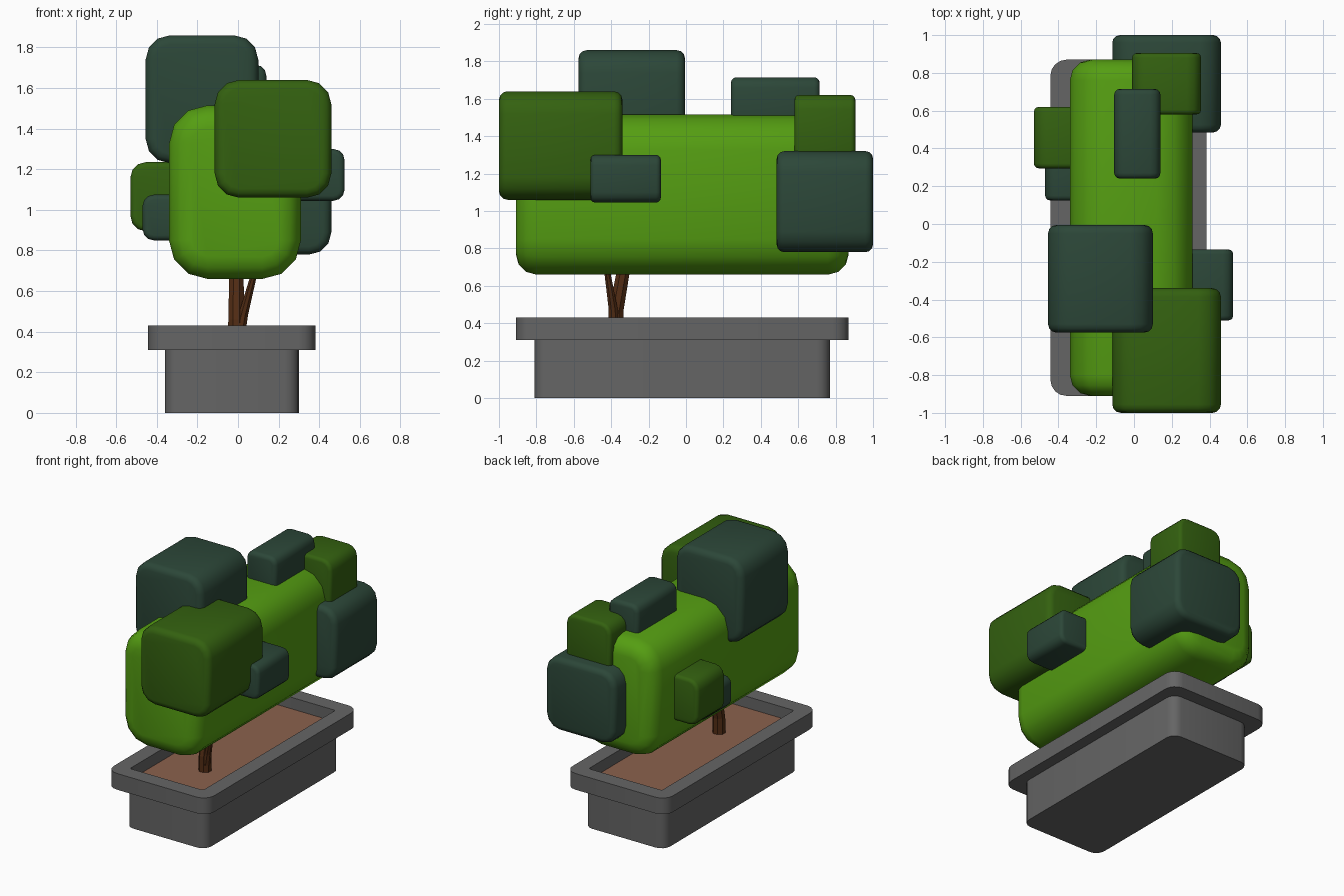
import bpy, bmesh, math
from mathutils import Vector

if "Cube" in bpy.data.objects:
    bpy.data.objects.remove(bpy.data.objects["Cube"])


def material(name, rgb):
    m = bpy.data.materials.new(name)
    m.diffuse_color = (*rgb, 1)
    m.use_nodes = True
    m.node_tree.nodes["Principled BSDF"].inputs["Base Color"].default_value = m.diffuse_color
    return m


LEAF = material("leaf_bright", (0.09, 0.34, 0.006))
MID = material("leaf_mid", (0.034, 0.12, 0.005))
DARK = material("leaf_dark", (0.025, 0.063, 0.04))
WOOD = material("wood", (0.085, 0.026, 0.007))
SOIL = material("soil", (0.26, 0.12, 0.075))
STONE = material("stone", (0.13, 0.13, 0.13))


def finish(name, bm, mat, smooth=None):
    bmesh.ops.recalc_face_normals(bm, faces=bm.faces)
    me = bpy.data.meshes.new(name)
    bm.to_mesh(me)
    bm.free()
    me.materials.append(mat)
    ob = bpy.data.objects.new(name, me)
    bpy.context.collection.objects.link(ob)
    if smooth:
        bpy.ops.object.select_all(action='DESELECT')
        ob.select_set(True)
        bpy.context.view_layer.objects.active = ob
        bpy.ops.object.shade_smooth_by_angle(angle=math.radians(smooth))
    return ob


def rounded_rect(hx, hy, r, seg=4):
    pts = []
    for i, (sx, sy) in enumerate([(1, 1), (-1, 1), (-1, -1), (1, -1)]):
        for k in range(seg + 1):
            a = math.pi / 2 * (i + k / seg)
            pts.append((sx * (hx - r) + r * math.cos(a),
                        sy * (hy - r) + r * math.sin(a)))
    return pts


def loft(bm, rings):
    loops = [[bm.verts.new(p) for p in ring] for ring in rings]
    n = len(loops[0])
    for a, b in zip(loops, loops[1:]):
        for i in range(n):
            bm.faces.new((a[i], a[(i + 1) % n], b[(i + 1) % n], b[i]))
    bm.faces.new(loops[0])
    bm.faces.new(loops[-1])


def leaf_block(name, x, y, z, r_side, r_end, mat):
    """Rounded rectangle in xz, lofted along y with rounded ends."""
    cx, cz = sum(x) / 2, sum(z) / 2
    hx, hz = (x[1] - x[0]) / 2, (z[1] - z[0]) / 2
    arc = [(r_end * (1 - math.cos(a)), r_end * (1 - math.sin(a)))
           for a in (math.pi / 2 * k / 3 for k in range(4))]
    steps = [(i, y[0] + d) for i, d in reversed(arc)]
    steps += [(i, y[1] - d) for i, d in arc]
    rings = []
    for inset, yy in steps:
        outline = rounded_rect(hx - inset, hz - inset, max(r_side - inset, 0.008), 3)
        rings.append([(cx + u, yy, cz + v) for u, v in outline])
    bm = bmesh.new()
    loft(bm, rings)
    return finish(name, bm, mat, 35)


# Planter: base, overhanging rim and hollow inside
CX, CY = -0.03, -0.02
profile = [(0.33, 0.79, 0.07, 0), (0.33, 0.79, 0.07, 0.31),
           (0.4125, 0.89, 0.085, 0.31), (0.4125, 0.89, 0.085, 0.43),
           (0.30, 0.775, 0.015, 0.43), (0.30, 0.775, 0.015, 0.33)]
bm = bmesh.new()
loft(bm, [[(CX + px, CY + py, z) for px, py in rounded_rect(hx, hy, r)]
          for hx, hy, r, z in profile])
finish("planter", bm, STONE, 30)

# Soil sheet
bm = bmesh.new()
bm.faces.new([bm.verts.new((CX + sx * 0.30, CY + sy * 0.775, 0.345))
              for sx, sy in ((-1, -1), (1, -1), (1, 1), (-1, 1))])
finish("soil", bm, SOIL)


# Trunk and branches
def limb(name, path, sides=8):
    rings = [[(x + r * math.cos(2 * math.pi * (k + 0.5) / sides),
               y + r * math.sin(2 * math.pi * (k + 0.5) / sides), z)
              for k in range(sides)] for x, y, z, r in path]
    bm = bmesh.new()
    loft(bm, rings)
    return finish(name, bm, WOOD)


limb("trunk", [(-0.008, -0.375, 0.34, 0.046), (-0.008, -0.375, 0.46, 0.043),
               (-0.008, -0.335, 0.68, 0.038), (-0.008, -0.31, 0.80, 0.03)])
limb("branch", [(0.01, -0.385, 0.40, 0.03), (0.025, -0.39, 0.48, 0.026),
                (0.078, -0.422, 0.68, 0.017), (0.10, -0.44, 0.78, 0.012)])

# Clipped foliage: name, x, y, z, side radius, end radius, colour
blocks = [
    ("foliage_main", (-0.34, 0.31), (-0.91, 0.87), (0.66, 1.515), 0.19, 0.11, LEAF),
    ("clump_top_front", (-0.455, 0.10), (-0.575, -0.005), (1.23, 1.86), 0.12, 0.045, DARK),
    ("clump_front", (-0.115, 0.46), (-1.0, -0.34), (1.06, 1.64), 0.12, 0.045, MID),
    ("clump_right", (0.22, 0.525), (-0.51, -0.135), (1.045, 1.30), 0.055, 0.025, DARK),
    ("clump_back", (-0.115, 0.46), (0.485, 1.0), (0.78, 1.32), 0.11, 0.04, DARK),
    ("clump_top_back", (-0.01, 0.355), (0.58, 0.905), (1.25, 1.62), 0.075, 0.025, MID),
    ("clump_top", (-0.105, 0.14), (0.24, 0.715), (1.42, 1.715), 0.055, 0.03, DARK),
    ("clump_left", (-0.53, -0.17), (0.295, 0.62), (0.895, 1.235), 0.075, 0.025, MID),
    ("clump_left_low", (-0.47, -0.22), (0.125, 0.44), (0.85, 1.075), 0.055, 0.025, DARK),
]
for b in blocks:
    leaf_block(*b)
